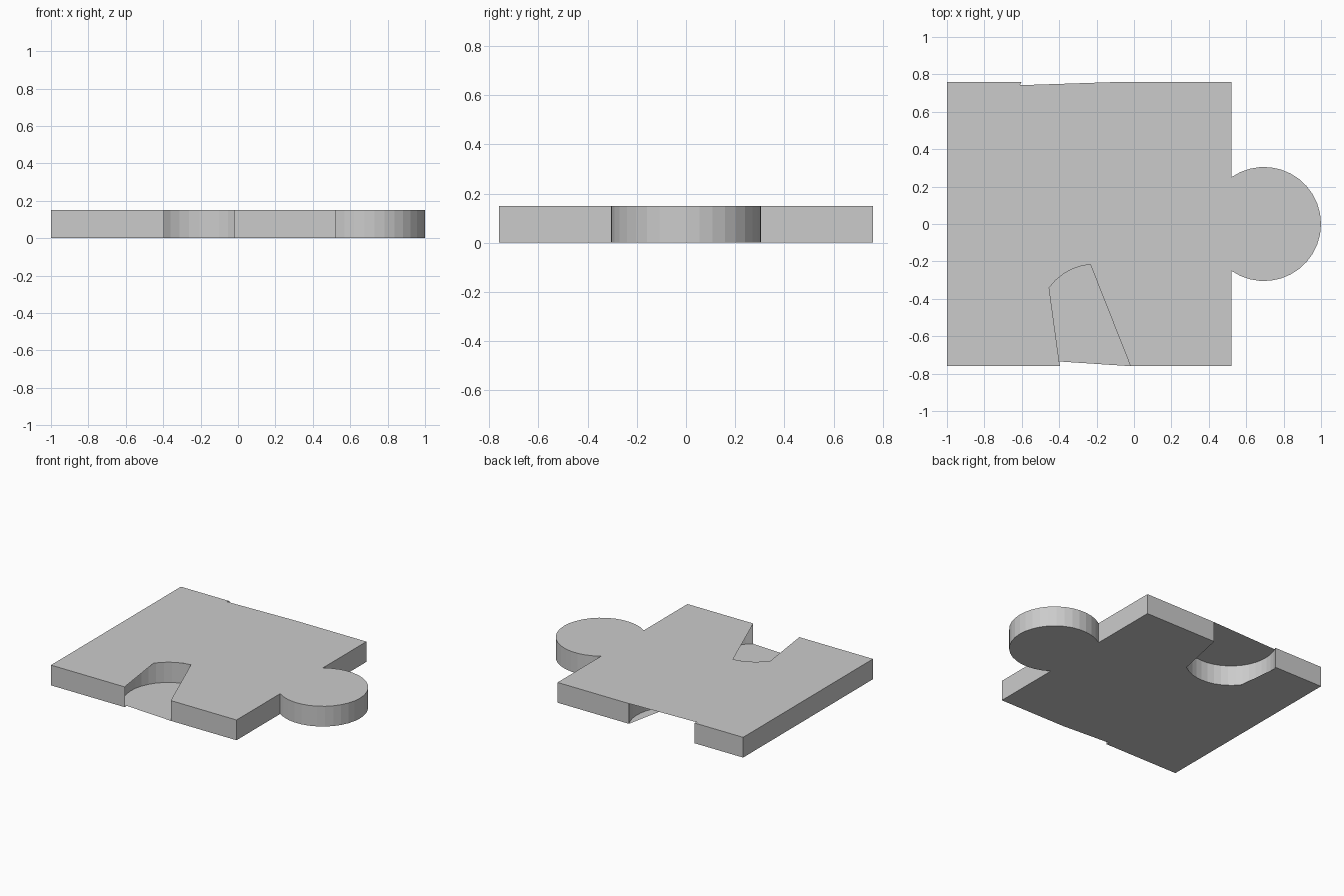
import bpy, math

if "Cube" in bpy.data.objects:
    bpy.data.objects.remove(bpy.data.objects["Cube"])

H = 0.15           # plate thickness
R = 0.305          # radius of knob and sockets
KNOB = (0.695, 0.0)
FRONT = (-0.207, -0.52)
BACK = (-0.333, 0.615)
X0, X1, Y = -1.0, 0.52, 0.76


def arc(c, a0, a1, n):
    """Points on a circle from angle a0 to a1 in degrees."""
    return [(c[0] + R * math.cos(math.radians(a0 + (a1 - a0) * i / n)),
             c[1] + R * math.sin(math.radians(a0 + (a1 - a0) * i / n)))
            for i in range(n + 1)]


def make(name, verts, faces):
    me = bpy.data.meshes.new(name)
    me.from_pydata(verts, [], faces)
    me.update()
    ob = bpy.data.objects.new(name, me)
    bpy.context.collection.objects.link(ob)
    return ob


def outline(front, back):
    """Counter-clockwise outline with the given socket edges."""
    return ([(X0, -Y)] + front + [(X1, -Y)] + arc(KNOB, -125, 125, 24)
            + [(X1, Y)] + back + [(X0, Y)])


# Angles where each socket circle meets the plate edge
fa = math.degrees(math.asin((Y + FRONT[1]) / R))
ba = math.degrees(math.asin((Y - BACK[1]) / R))

front_full = arc(FRONT, 180 + fa, -fa, 28)
back_full = arc(BACK, ba, -180 - ba, 26)

# Rim: full outline with both round sockets
rim = outline(front_full, back_full)
n = len(rim)
make("rim_wall",
     [(x, y, 0) for x, y in rim] + [(x, y, H) for x, y in rim],
     [(i, (i + 1) % n, n + (i + 1) % n, n + i) for i in range(n)])

# Top sheet: open over part of the front socket, covers the back socket
top = outline([front_full[0], (-0.40, -0.735)] + arc(FRONT, 144, 95, 5) + [front_full[-1]],
              [back_full[0], (-0.61, 0.742), back_full[-1]])
make("top_sheet", [(x, y, H) for x, y in top], [range(len(top))])

# Bottom sheet: covers the front socket, open under part of the back socket
bottom = outline([front_full[0], (-0.40, -0.735), front_full[-1]],
                 [back_full[0]] + arc(BACK, -52, -143, 8) + [(-0.61, 0.742), back_full[-1]])
make("bottom_sheet", [(x, y, 0) for x, y in bottom], [range(len(bottom))[::-1]])
